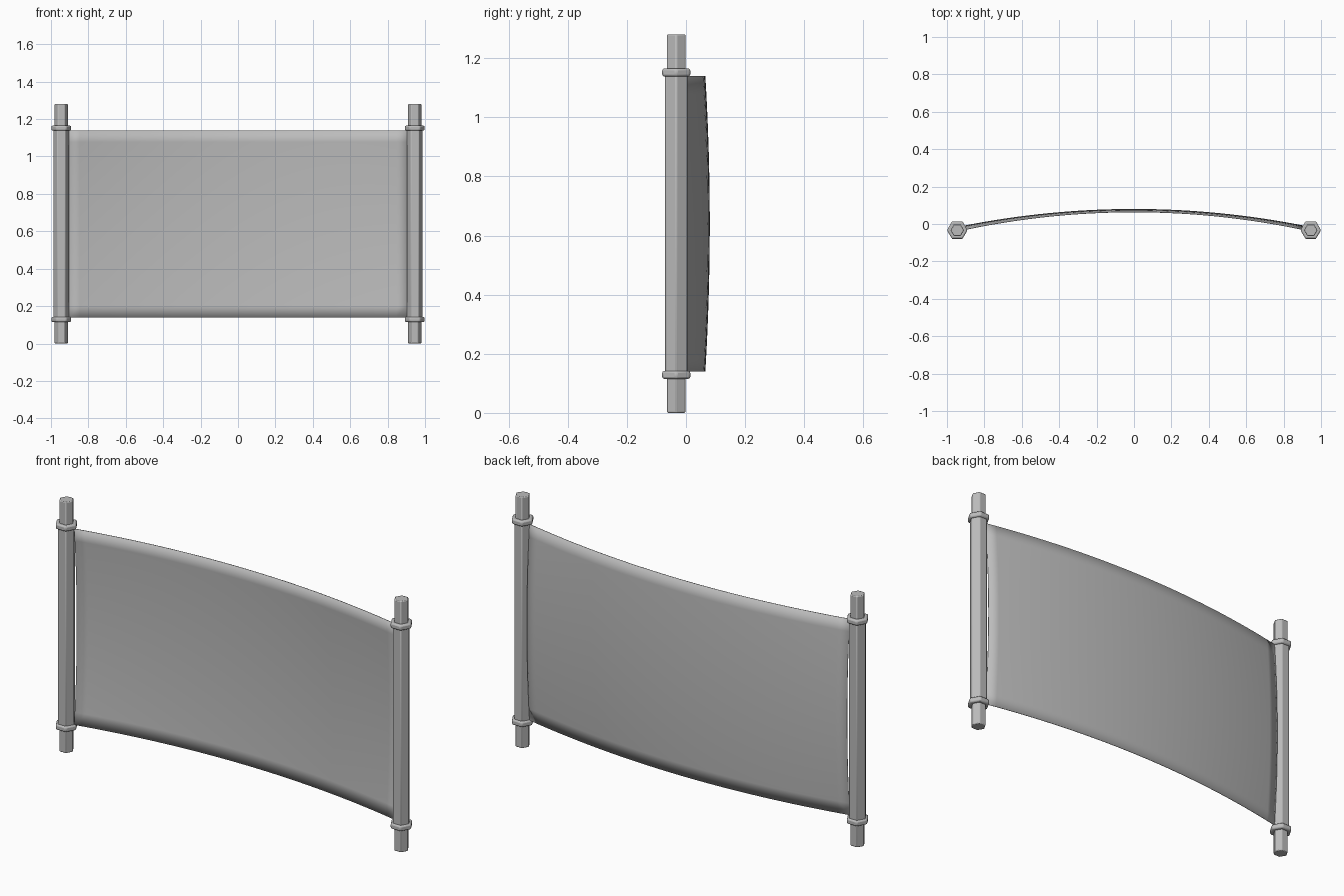
import bpy, bmesh, math

cube = bpy.data.objects.get("Cube")
if cube:
    bpy.data.objects.remove(cube, do_unlink=True)

grey = bpy.data.materials.new("plain_grey")
grey.use_nodes = True
colour = (0.5, 0.5, 0.5, 1)
grey.diffuse_color = colour
grey.node_tree.nodes["Principled BSDF"].inputs["Base Color"].default_value = colour

POST_X, POST_Y = 0.945, -0.033
HEIGHT, LOW, HIGH = 1.28, 0.14, 1.14


def finish(obj, angle):
    obj.data.materials.append(grey)
    bpy.ops.object.select_all(action='DESELECT')
    obj.select_set(True)
    bpy.context.view_layer.objects.active = obj
    bpy.ops.object.shade_smooth_by_angle(angle=math.radians(angle))


def hex_bar(name, x, radius, z0, z1, bevel):
    """Upright six-sided bar with corners on the x axis and softened edges."""
    bpy.ops.mesh.primitive_cylinder_add(
        vertices=6, radius=radius, depth=z1 - z0,
        location=(x, POST_Y, (z0 + z1) / 2), rotation=(0, 0, math.pi / 2))
    obj = bpy.context.object
    obj.name = name
    bpy.ops.object.transform_apply(location=False, rotation=True, scale=False)
    soft = obj.modifiers.new("soft_edges", 'BEVEL')
    soft.width = bevel
    soft.segments = 2
    finish(obj, 40)


# Posts: a thin core poking out of a thicker sleeve, with a collar at each end
for side, sign in (("left", 1), ("right", -1)):
    x = sign * POST_X
    hex_bar(side + "_post_core", x, 0.036, 0, HEIGHT, 0.004)
    hex_bar(side + "_post_sleeve", x, 0.043, LOW - 0.01, HIGH + 0.01, 0.004)
    hex_bar(side + "_lower_collar", x, 0.055, LOW - 0.025, LOW + 0.002, 0.007)
    hex_bar(side + "_upper_collar", x, 0.055, HIGH - 0.002, HIGH + 0.025, 0.007)

# Sheet: bowed backward between the posts, bulging most at mid height
bm = bmesh.new()
bmesh.ops.create_grid(bm, x_segments=32, y_segments=16, size=1)
for v in bm.verts:
    u, t = v.co.x, v.co.y
    bulge = 1 - t * t
    edge_y = 0.064 - 0.094 * u * u
    middle_y = 0.079 - 0.088 * u * u
    v.co = (0.903 * u, edge_y + (middle_y - edge_y) * bulge,
            (LOW + HIGH) / 2 + t * (HIGH - LOW) / 2)
mesh = bpy.data.meshes.new("stretched_sheet")
bm.to_mesh(mesh)
bm.free()
sheet = bpy.data.objects.new("stretched_sheet", mesh)
bpy.context.collection.objects.link(sheet)
thick = sheet.modifiers.new("thickness", 'SOLIDIFY')
thick.thickness = 0.003
thick.offset = 0
finish(sheet, 40)
